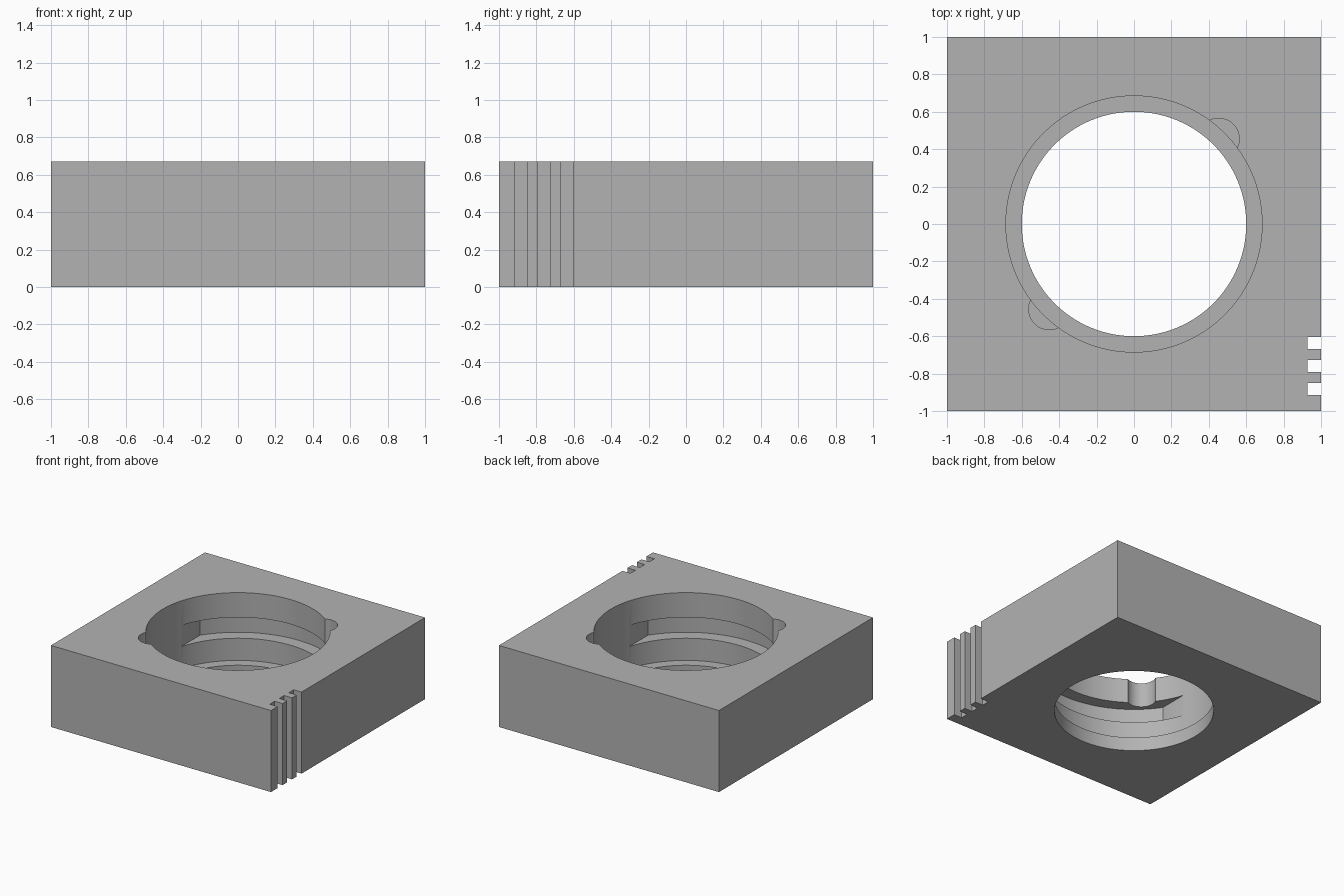
import bpy
import bmesh
from math import cos, sin, tau, sqrt, atan2

HEIGHT = 0.67
LEDGE_Z = 0.113
SLOT_Z = (0.295, 0.467)
BORE_R, SOCKET_R, SLOT_R = 0.6, 0.685, 0.79
SLOT_HALF_WIDTH = 0.655
ABOVE, BELOW = HEIGHT + 0.1, -0.1

cube = bpy.data.objects.get("Cube")
if cube:
    bpy.data.objects.remove(cube, do_unlink=True)

grey = bpy.data.materials.new("plain_grey")
grey.use_nodes = True
colour = (0.45, 0.45, 0.45, 1)
grey.diffuse_color = colour
grey.node_tree.nodes["Principled BSDF"].inputs["Base Color"].default_value = colour


def prism(name, outline, z0, z1):
    """Extrude a counter-clockwise outline from z0 up to z1."""
    bm = bmesh.new()
    bottom = bm.faces.new([bm.verts.new((x, y, z0)) for x, y in outline])
    grown = bmesh.ops.extrude_face_region(bm, geom=[bottom])["geom"]
    top = [v for v in grown if isinstance(v, bmesh.types.BMVert)]
    bmesh.ops.translate(bm, verts=top, vec=(0, 0, z1 - z0))
    bmesh.ops.recalc_face_normals(bm, faces=bm.faces)
    mesh = bpy.data.meshes.new(name)
    bm.to_mesh(mesh)
    bm.free()
    mesh.materials.append(grey)
    obj = bpy.data.objects.new(name, mesh)
    bpy.context.collection.objects.link(obj)
    return obj


def arc(radius, start=0.0, end=tau, count=128, centre=(0, 0), closed=False):
    steps = count - 1 if closed else count
    return [(centre[0] + radius * cos(start + (end - start) * i / steps),
             centre[1] + radius * sin(start + (end - start) * i / steps))
            for i in range(count)]


# Square block with three grip grooves along its right edge
outline = [(-1, -1), (1, -1)]
for i in range(3):
    y0 = -0.914 + i * 0.1235
    y1 = y0 + 0.064
    outline += [(1, y0), (0.928, y0), (0.928, y1), (1, y1)]
outline += [(1, 1), (-1, 1)]
body = prism("mount_block", outline, 0, HEIGHT)

# Through bore and wider socket above the ledge
cutters = [
    prism("bore_cutter", arc(BORE_R), BELOW, ABOVE),
    prism("socket_cutter", arc(SOCKET_R), LEDGE_Z, ABOVE),
]

# Locking slots: a wide disc with flat left and right sides
a = atan2(sqrt(SLOT_R ** 2 - SLOT_HALF_WIDTH ** 2), SLOT_HALF_WIDTH)
half = arc(SLOT_R, a, tau / 2 - a, 48, closed=True)
cutters.append(prism("slot_cutter", half + [(-x, -y) for x, y in half], *SLOT_Z))

# Two diagonal entry notches leading down into the slots
for side in (1, -1):
    notch = arc(0.11, count=48, centre=(0.453 * side, 0.455 * side))
    cutters.append(prism("notch_cutter", notch, sum(SLOT_Z) / 2, ABOVE))

bpy.context.view_layer.objects.active = body
body.select_set(True)
for cutter in cutters:
    cutter.hide_render = True
    cut = body.modifiers.new(cutter.name, "BOOLEAN")
    cut.operation = "DIFFERENCE"
    cut.solver = "EXACT"
    cut.object = cutter
    bpy.ops.object.modifier_apply(modifier=cut.name)
    bpy.data.objects.remove(cutter, do_unlink=True)

bpy.ops.object.shade_smooth_by_angle(angle=0.5)
